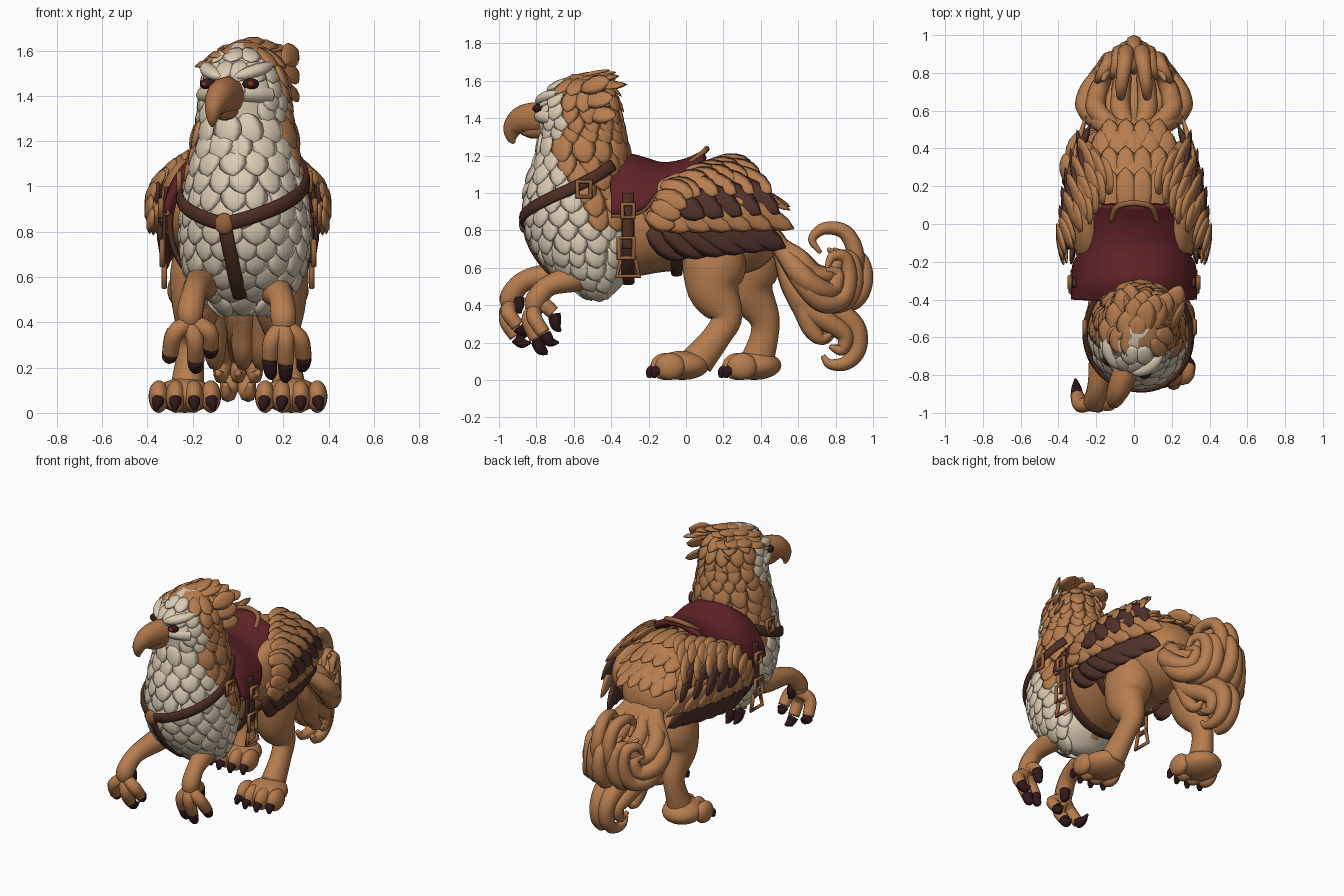
import bpy, bmesh, math, random
from mathutils import Vector as V

if "Cube" in bpy.data.objects:
    bpy.data.objects.remove(bpy.data.objects["Cube"])
random.seed(4)
rad = math.radians

def material(name, c):
    m = bpy.data.materials.new(name)
    m.diffuse_color = (*c, 1)
    m.use_nodes = True
    m.node_tree.nodes["Principled BSDF"].inputs["Base Color"].default_value = m.diffuse_color
    return m
TAN = material("tan", (.47, .205, .078))
CREAM = material("cream", (.70, .60, .45))
DARK = material("dark feather", (.085, .033, .025))
RED = material("saddle red", (.115, .016, .021))
CLAW = material("claw", (.03, .009, .011))
STRAP = material("strap leather", (.075, .028, .016))
BRASS = material("buckle brown", (.30, .125, .045))
BEAK = material("beak", (.42, .175, .065))
AMBER = material("amber eye", (.25, .04, .015))

def finish(name, bm, *mats):
    bmesh.ops.recalc_face_normals(bm, faces=bm.faces[:])
    me = bpy.data.meshes.new(name)
    bm.to_mesh(me)
    bm.free()
    for m in mats: me.materials.append(m)
    for p in me.polygons: p.use_smooth = True
    ob = bpy.data.objects.new(name, me)
    bpy.context.collection.objects.link(ob)
    return ob

def spline(p, k=5):
    out = []
    for i in range(len(p) - 1):
        a, b, c, d = p[max(i-1, 0)], p[i], p[i+1], p[min(i+2, len(p)-1)]
        for j in range(k):
            t = j / k
            out.append(tuple(.5*(2*B + (C-A)*t + (2*A-5*B+4*C-D)*t*t + (3*B-A-3*C+D)*t**3)
                             for A, B, C, D in zip(a, b, c, d)))
    return out + [tuple(p[-1])]

def lookup(table, z):
    if z <= table[0][0]: return table[0]
    for a, b in zip(table, table[1:]):
        if z <= b[0]:
            t = (z - a[0]) / (b[0] - a[0])
            return tuple(u + (v - u)*t for u, v in zip(a, b))
    return table[-1]

def skin(bm, rings, closed=False):
    vs = [[bm.verts.new(p) for p in r] for r in rings]
    n = len(vs[0])
    for a, b in zip(vs, vs[1:] + vs[:1] if closed else vs[1:]):
        for i in range(n):
            bm.faces.new((a[i], a[(i+1) % n], b[(i+1) % n], b[i]))
    if not closed:
        bm.faces.new(vs[0][::-1])
        bm.faces.new(vs[-1])

def sweep(name, pts, mat, up=(1, 0, 0), flat=1, sides=10, smooth=True, closed=False):
    """Tapered tube through (x, y, z, radius); up sets the flattened direction."""
    pts = spline(pts) if smooth else pts
    c = [V(p[:3]) for p in pts]
    N, rings = len(c), []
    for i in range(N):
        t = c[(i+1) % N] - c[i-1] if closed else c[min(i+1, N-1)] - c[max(i-1, 0)]
        n = V(up[i]) if isinstance(up, list) else V(up)
        b = t.cross(n).normalized()
        n = b.cross(t).normalized()
        r = max(pts[i][3], .002)
        rings.append([c[i] + b*r*math.cos(k*math.tau/sides) + n*r*flat*math.sin(k*math.tau/sides)
                      for k in range(sides)])
    bm = bmesh.new()
    skin(bm, rings, closed)
    return finish(name, bm, mat)

def ball(name, loc, scale, mat):
    bm = bmesh.new()
    bmesh.ops.create_uvsphere(bm, u_segments=20, v_segments=12, radius=1)
    for v in bm.verts: v.co = V([l + a*s for l, a, s in zip(loc, v.co, scale)])
    return finish(name, bm, mat)

def feather(bm, root, d, n, L, W, mi=0, lift=.12):
    d, n = V(d).normalized(), V(n).normalized()
    s = d.cross(n).normalized()
    n = s.cross(d)
    rings = [[V(root) + d*L*u + n*(L*lift*u + W*.28*w*math.sin(k*math.pi/3)) + s*W*w*math.cos(k*math.pi/3)
              for k in range(6)]
             for u, w in ((0, .35), (.2, .78), (.45, 1), (.68, .93), (.87, .58), (1, .06))]
    f0 = len(bm.faces)
    skin(bm, rings)
    bm.faces.ensure_lookup_table()
    for f in bm.faces[f0:]: f.material_index = mi

# Neck and head surface: z, front y, back y, half width, yaw
NECK = spline([(.43, -.50, -.42, .08, 0), (.52, -.63, -.33, .19, 0), (.62, -.74, -.29, .245, 0),
    (.75, -.82, -.26, .27, 0), (.9, -.85, -.26, .265, 0), (1.05, -.84, -.29, .24, 0), (1.2, -.79, -.32, .215, 6),
    (1.3, -.78, -.33, .20, 14), (1.42, -.79, -.35, .18, 20), (1.52, -.76, -.37, .16, 20),
    (1.59, -.69, -.41, .125, 20), (1.635, -.61, -.47, .05, 20)], 4)
WHITE = [(.43, 180), (.75, 128), (1, 92), (1.2, 64), (1.3, 70), (1.4, 80), (1.5, 76), (1.57, 55), (1.6, 25)]

def neck(z, a, off=0):
    _, f, b, hw, yaw = lookup(NECK, z)
    x, y = (hw+off)*math.sin(rad(a)), -((b-f)/2 + off)*math.cos(rad(a))
    c, s = math.cos(rad(yaw)), math.sin(rad(yaw))
    return V((.03 + x*c + y*s, (f+b)/2 - x*s + y*c, z))

def neck_frame(z, a):
    da, dz = neck(z, a+2) - neck(z, a-2), neck(z-.02, a) - neck(z+.02, a)
    n = dz.cross(da).normalized()
    if n.dot(neck(z, a, .1) - neck(z, a)) < 0: n = -n
    return dz.normalized(), n
def is_white(z, a): return abs((a+180) % 360 - 180) < lookup(WHITE, z)[1]

bm = bmesh.new()
zs = [.43 + i*1.205/40 for i in range(41)]
skin(bm, [[neck(z, i*10) for i in range(36)] for z in zs])
for i, f in enumerate(bm.faces):
    f.material_index = int(is_white(zs[min(i//36, 40)], i % 36 * 10 + 5))
finish("neck_and_head", bm, TAN, CREAM)

# Scale-like feathers over neck and chest
bm = bmesh.new()
z, row = .49, 0
while z < 1.6:
    k = .78 if z > 1.33 else 1
    _, f, b, hw, _ = lookup(NECK, z)
    n = max(8, int(math.pi*((b-f)/2 + hw)/(.1*k)))
    for i in range(n):
        a = (i + .5*(row % 2) + random.uniform(-.12, .12))*360/n
        front = abs((a+180) % 360 - 180)
        if front < 45 and 1.3 < z < 1.52 or front > 130 and z < 1: continue
        d, nr = neck_frame(z, a)
        w = is_white(z - .02, a)
        feather(bm, neck(z+.04*k, a, -.006), d, nr, (.15 if w else .175)*k, .064*k*random.uniform(.9, 1.12), int(w), .14)
    z += .072*k
    row += 1
# Crown and swept-back crest
for r, (y, zz, L) in enumerate(((-.70, 1.585, .15), (-.64, 1.61, .17), (-.58, 1.62, .18), (-.52, 1.615, .15))):
    for i in range(-2, 3):
        feather(bm, (.01 + .05*i + .04*(r-1), y + .014*i*i, zz - .012*i*i), (.14 + .12*i, 1, .13 - .06*abs(i)), (.15*i, -.1, 1), L, .055, 0, .08)
for s in (-1, 1):
    for j in range(3):
        feather(bm, (.08 + .12*s, -.55 - .01*s + .015*j, 1.555 - .065*j), (.2 + .18*s, 1, .3 - .2*j), (s, 0, .5), .17, .055, 0, .05)
finish("neck_feathers", bm, TAN, CREAM)

# Face: beak, eyes, brows
sweep("upper_beak", [(-.03, -.74, 1.40, .085), (-.06, -.82, 1.40, .083), (-.085, -.88, 1.385, .076),
      (-.105, -.925, 1.345, .055), (-.113, -.932, 1.295, .03), (-.113, -.92, 1.265, .008)], BEAK, flat=.8, sides=14)
sweep("lower_beak", [(-.03, -.72, 1.35, .055), (-.07, -.83, 1.335, .045), (-.095, -.88, 1.325, .015)], BEAK)
for s in (-1, 1):
    sweep("face_side", [(*neck(1.42-.0003*a, a*s, -.025), .055) for a in (22, 32, 45, 60)], CREAM, up=(0, 0, 1), flat=.8)
    ball("eye_socket", neck(1.452, 32*s, .015), (.036, .032, .025), CLAW)
    ball("eye", neck(1.452, 31*s, .034), (.016, .016, .013), AMBER)
    sweep("brow", [(*neck(1.47+.001*a, a*s, .008), r) for a, r in ((10, .014), (22, .032), (38, .038), (54, .032), (72, .01))], CREAM, up=(0, 0, 1), flat=.8)

# Body
BODY = spline([(-.45, .56, 1.08, .18), (-.3, .55, 1.12, .25), (-.1, .58, 1.1, .265), (.1, .58, 1.12, .265),
               (.25, .56, 1.12, .25), (.4, .6, 1.02, .21), (.5, .7, .9, .1)])
bm = bmesh.new()
skin(bm, [[(w*math.sin(k*math.tau/28), y, (b+t)/2 + (t-b)/2*math.cos(k*math.tau/28)) for k in range(28)] for y, b, t, w in BODY])
finish("body", bm, TAN)

# Hind legs with paws
for x, o, leg in ((.155, -.04, [(.14, .78, .14), (.15, .62, .17), (.15, .48, .14), (.215, .34, .088), (.17, .24, .075), (.06, .1, .09)]),
                  (-.155, .345, [(.32, .78, .12), (.34, .62, .155), (.34, .48, .13), (.415, .34, .085), (.42, .24, .075), (.38, .1, .09)])):
    s = 1 if x > 0 else -1
    sweep("hind_leg", [(x + s*.014*i, y, z, r) for i, (y, z, r) in enumerate(leg)], TAN, flat=.85, sides=18)
    px = .235*s
    ball("paw", (px, o + .02, .078), (.13, .145, .078), TAN)
    for t in (-.115, -.04, .04, .115):
        yy = o - .085 + abs(t)*.35
        ball("paw_toe", (px + t, yy, .072), (.045, .08, .072), TAN)
        sweep("paw_claw", [(px+t, yy-.045, .062, .028), (px+t*1.05, yy-.078, .045, .026), (px+t*1.1, yy-.088, .012, .01)], CLAW)

# Raised front legs with talons: each finger is knuckle, end, claw tip
FRONT = (([(-.1, -.42, .62, .09), (-.16, -.64, .57, .075), (-.19, -.85, .535, .056), (-.21, -.935, .45, .058), (-.21, -.935, .4, .05)],
          (((-.28, -.96, .35), (-.3, -.91, .26), (-.31, -.82, .28)), ((-.19, -.96, .32), (-.19, -.91, .235), (-.18, -.83, .2)),
           ((-.13, -.95, .36), (-.12, -.9, .29), (-.12, -.84, .28)), ((-.2, -.91, .45), (-.19, -.9, .44), (-.17, -.88, .36)))),
         ([(.12, -.4, .62, .09), (.16, -.58, .55, .075), (.19, -.73, .505, .056), (.2, -.8, .43, .058), (.2, -.81, .38, .05)],
          (((.15, -.83, .32), (.14, -.8, .24), (.15, -.74, .15)), ((.27, -.81, .33), (.29, -.76, .25), (.28, -.68, .2)),
           ((.21, -.84, .32), (.21, -.8, .22), (.21, -.74, .14)), ((.2, -.76, .4), (.2, -.71, .36), (.2, -.67, .26)))))
for leg, fingers in FRONT:
    sweep("front_leg", leg, TAN, sides=14)
    for k, e, t in fingers:
        w = V(leg[-1][:3])
        sweep("talon_finger", [(*w, .04), (*k, .04), (*e, .037)], TAN)
        m = (V(e) + V(t))/2 + V((0, -.005, -.02))
        sweep("talon_claw", [(*(V(e)*1.1 - V(k)*.1), .035), (*m, .028), (*t, .006)], CLAW)

# Folded wings: rows of (material, count, first root, last root, first tip, last tip, layer, half width)
def wing_x(y, z):
    return .385 - .4*y*y - 3.6*max(0, z-.92)**2 - max(0, .92-z)**2
ROWS = ((1, 6, (-.2, .8), (.2, .86), (0, .65), (.53, .71), -.01, .075), (0, 6, (-.2, .91), (.24, .96), (.02, .8), (.575, .81), 0, .06),
        (1, 5, (-.13, 1.0), (.22, 1.09), (.1, .87), (.5, .89), .008, .072), (0, 5, (-.1, 1.06), (.25, 1.13), (.08, .99), (.46, 1.0), .014, .062),
        (0, 5, (-.04, 1.09), (.2, 1.165), (.13, 1.05), (.4, 1.09), .012, .062), (0, 4, (.0, 1.12), (.16, 1.18), (.17, 1.1), (.36, 1.14), .006, .062),
        (0, 4, (-.21, .88), (-.13, 1.05), (-.06, .82), (.04, .98), .02, .06))
for s in (-1, 1):
    ball("wing_core", (.24*s, .1, .91), (.105, .34, .22), TAN)
    bm = bmesh.new()
    for mi, n, r0, r1, t0, t1, off, W in ROWS:
        for i in range(n):
            q = i/(n-1)
            (ry, rz), (y, z) = [[u + (v-u)*q for u, v in zip(a, b)] for a, b in ((r0, r1), (t0, t1))]
            tip = V((s*(wing_x(y, z) + off), y, z))
            root = V((s*(wing_x(ry, rz) + off - .012), ry, rz))
            feather(bm, root, tip - root, (s, 0, max(0, z-.9)*3), (tip-root).length, W, mi, .03)
    finish("wing_feathers", bm, TAN, DARK)

# Back and rump feathers
bm = bmesh.new()
for y, n in ((.52, 4), (.45, 5), (.35, 6), (.23, 6)):
    for i in range(n):
        x = (i - (n-1)/2)*.09
        feather(bm, (x*.9, y-.18, 1.145 - 1.1*x*x - max(0, y-.24)*.35), (x*.3, 1, -.08 - 1.8*max(0, y-.2)), (x*2, .2, 1), .25, .066, 0, .08)
finish("back_feathers", bm, TAN)

# Curled tail plume
def strand(x, path, r):
    base = [(x*.25, .40, .84, .05), (x*.6, .5, .72, .05)]
    n = len(path)
    body = []
    for i, (y, z) in enumerate(path):
        u = i/(n-1)
        body.append((x*(1.15 - 2.2*max(0, y - .72)), .6 + (y-.6)*(1 - 1.2*abs(x)), z, r*(1 - .8*u**2)))
    sweep("tail_strand", base + body, TAN, sides=8)
UP1 = [(.62, .58), (.76, .48), (.89, .52), (.93, .67), (.87, .79), (.75, .81), (.68, .75), (.73, .68)]
UP2 = [(.62, .54), (.76, .42), (.9, .43), (.955, .54), (.93, .65), (.84, .66), (.8, .59)]
UP3 = [(.6, .65), (.7, .57), (.81, .57), (.87, .65), (.8, .7)]
UP4 = [(.6, .58), (.72, .5), (.84, .48), (.88, .57), (.8, .59)]
LOW1 = [(.6, .5), (.7, .38), (.84, .35), (.93, .27), (.935, .16), (.87, .09), (.78, .085), (.74, .13)]
LOW2 = [(.58, .5), (.66, .38), (.78, .31), (.88, .24), (.86, .16), (.79, .18)]
LOW3 = [(.56, .52), (.64, .36), (.68, .27), (.74, .22), (.8, .25)]
for x in (-.06, .06): strand(x, UP1, .055)
for x in (-.2, -.12, 0, .12, .2): strand(x, UP2, .058)
for x in (-.17, -.06, .06, .17): strand(x, UP3, .055)
for x in (-.21, -.1, 0, .1, .21): strand(x, UP4, .06)
for x in (-.05, .05): strand(x, LOW1, .065)
for x in (-.09, 0, .09): strand(x, LOW2, .065)
for x in (-.09, .02, .09): strand(x, LOW3, .06)

# Saddle: draped seat with longer front flaps
SEAT = spline([(-.4, 1.15, 84), (-.31, 1.19, 84), (-.22, 1.17, 78), (-.12, 1.145, 52), (0, 1.165, 44), (.1, 1.21, 32)])
def seat(y, zt, span, t):
    a = rad(span*t)
    return V((.315*math.sin(a), y, .85 + (zt-.85)*math.cos(a)))
bm = bmesh.new()
g = [[bm.verts.new(seat(*r, t/12)) for t in range(-12, 13)] for r in SEAT]
for a, b in zip(g, g[1:]):
    for i in range(24): bm.faces.new((a[i], a[i+1], b[i+1], b[i]))
ob = finish("saddle", bm, RED)
md = ob.modifiers.new("thick", 'SOLIDIFY')
md.thickness, md.offset = .04, 0
for s in (-1, 1):
    sweep("saddle_trim", [(*seat(*r, s), .014) for r in SEAT], BRASS, smooth=False)
sweep("cantle_loop", [(-.12, .02, 1.16, .015), (-.09, .09, 1.215, .015), (0, .11, 1.235, .016), (.09, .09, 1.215, .015), (.12, .02, 1.16, .015)], BRASS, up=(0, 1, 0))

# Harness straps
path = [(.835 + .27*(abs(a+17)/130)**1.25, a) for a in range(-150, 131, 5)]
sweep("chest_strap", [(*neck(z, a, .032), .032) for z, a in path], STRAP, up=[neck_frame(z, a)[1] for z, a in path], flat=.45, smooth=False)
path = [(.83 - .02*i, -17 + .7*i) for i in range(17)]
sweep("breast_strap", [(*neck(z, a, .032), .032) for z, a in path], STRAP, up=[neck_frame(z, a)[1] for z, a in path], flat=.45, smooth=False)
ball("medallion", neck(.835, -17, .04), (.042, .025, .048), BRASS)
for y, hw, zc, h, w in ((-.31, .3, .83, .31, .035), (-.05, .275, .84, .275, .03)):
    ang = [rad(a) for a in range(60, 301, 6)]
    sweep("girth", [(hw*math.sin(a), y, zc + h*math.cos(a), w) for a in ang], STRAP, up=[(math.sin(a), 0, math.cos(a)) for a in ang], flat=.4, smooth=False)

# Buckles and stirrups
def frame(name, x, y, z, w, h, top=1):
    sweep(name, [(x, y-w*top, z+h, .013), (x, y+w*top, z+h, .013), (x, y+w, z-h, .013), (x, y-w, z-h, .013)], BRASS, smooth=False, closed=True)
for s in (-1, 1):
    sweep("stirrup_strap", [(.315*s, -.31, 1.0, .03), (.325*s, -.31, .85, .03), (.325*s, -.31, .7, .03)], STRAP, flat=.35)
    frame("small_buckle", .34*s, -.31, .905, .03, .035)
    frame("large_buckle", .335*s, -.32, .705, .04, .055)
    frame("stirrup", .325*s, -.31, .605, .06, .05, .6)
    p = neck(1.02, 93*s, .045)
    frame("chest_buckle", p.x, p.y, p.z, .035, .04)
